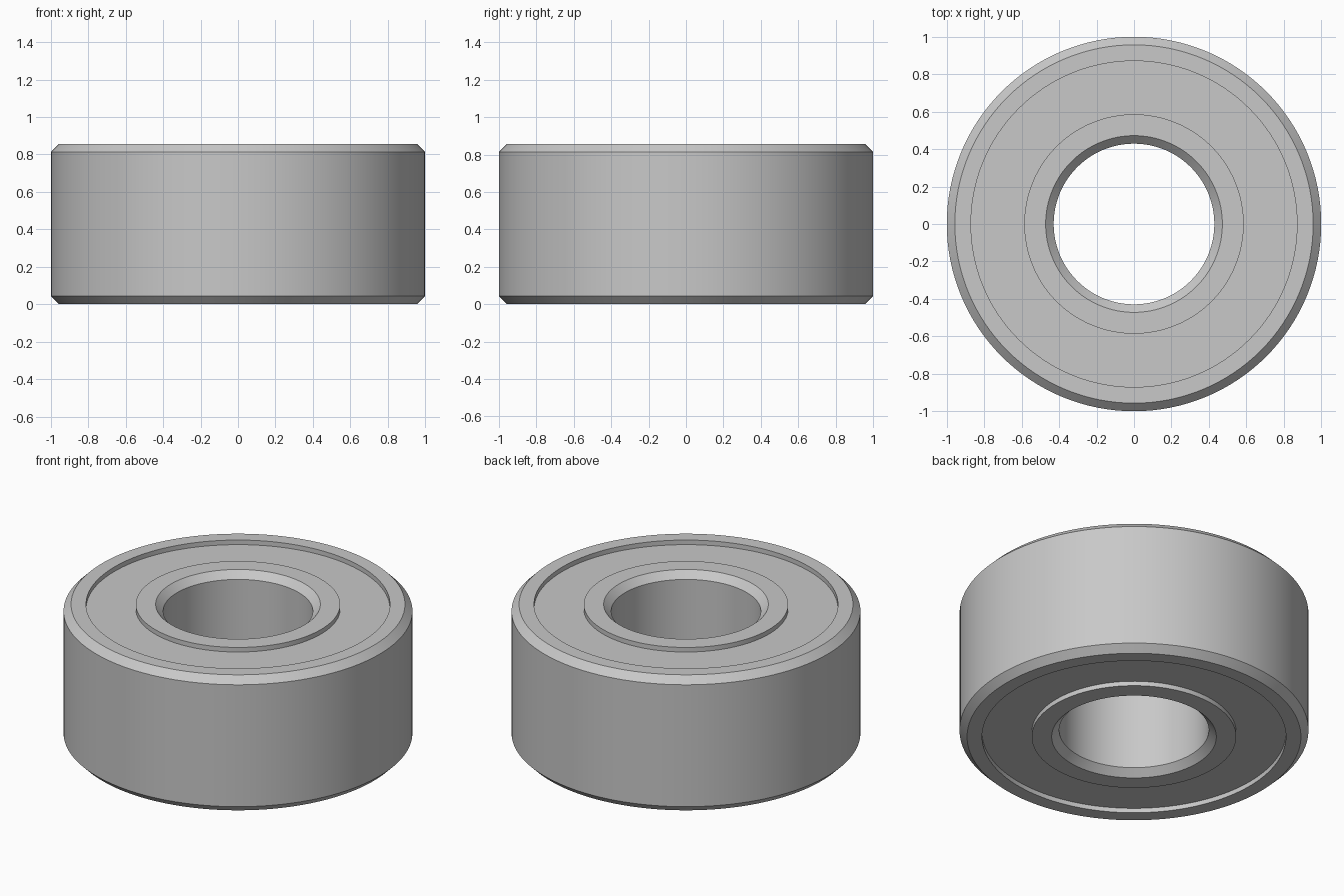
import bpy
import bmesh
import math

if "Cube" in bpy.data.objects:
    bpy.data.objects.remove(bpy.data.objects["Cube"])

SEGMENTS = 128
HEIGHT = 0.857
BORE_R, INNER_R, OUTER_R, RIM_R = 0.429, 0.586, 0.871, 1.0
CHAMFER = 0.043
RECESS = 0.029

steel = bpy.data.materials.new("light grey steel")
steel.diffuse_color = (0.58, 0.58, 0.58, 1.0)
steel.use_nodes = True
steel.node_tree.nodes["Principled BSDF"].inputs["Base Color"].default_value = steel.diffuse_color


def lathe(name, profile):
    """Revolve a closed (radius, z) profile, counter-clockwise, around z."""
    bm = bmesh.new()
    rings = []
    for i in range(SEGMENTS):
        a = 2 * math.pi * i / SEGMENTS
        rings.append([bm.verts.new((r * math.cos(a), r * math.sin(a), z)) for r, z in profile])
    n = len(profile)
    for i in range(SEGMENTS):
        here, after = rings[i], rings[(i + 1) % SEGMENTS]
        for j in range(n):
            k = (j + 1) % n
            bm.faces.new((here[j], after[j], after[k], here[k]))
    bmesh.ops.recalc_face_normals(bm, faces=bm.faces)
    mesh = bpy.data.meshes.new(name)
    bm.to_mesh(mesh)
    bm.free()
    mesh.materials.append(steel)
    obj = bpy.data.objects.new(name, mesh)
    bpy.context.collection.objects.link(obj)
    bpy.ops.object.select_all(action="DESELECT")
    obj.select_set(True)
    bpy.context.view_layer.objects.active = obj
    bpy.ops.object.shade_smooth_by_angle(angle=math.radians(30))
    return obj


# Outer ring, chamfered on its rim
lathe("outer_ring", [
    (OUTER_R, 0), (RIM_R - CHAMFER, 0), (RIM_R, CHAMFER),
    (RIM_R, HEIGHT - CHAMFER), (RIM_R - CHAMFER, HEIGHT), (OUTER_R, HEIGHT)])

# Inner ring, chamfered around the bore
lathe("inner_ring", [
    (BORE_R + CHAMFER, 0), (INNER_R, 0), (INNER_R, HEIGHT),
    (BORE_R + CHAMFER, HEIGHT), (BORE_R, HEIGHT - CHAMFER), (BORE_R, CHAMFER)])

# Recessed shield filling the gap, tucked slightly into both rings
lathe("recessed_shield", [
    (INNER_R - 0.01, RECESS), (OUTER_R + 0.01, RECESS),
    (OUTER_R + 0.01, HEIGHT - RECESS), (INNER_R - 0.01, HEIGHT - RECESS)])
